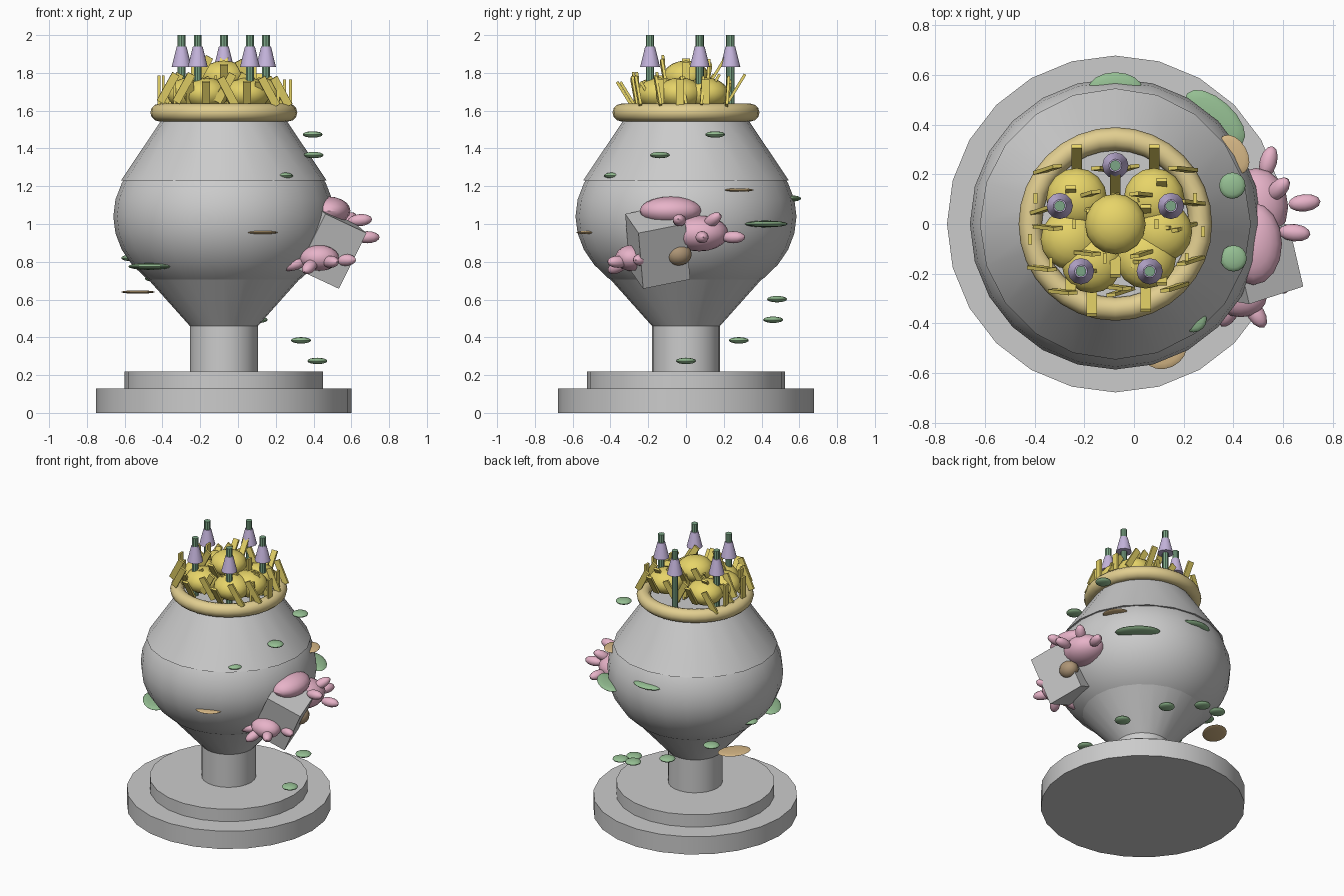
import bpy, math
from mathutils import Matrix, Vector
from math import sin, cos, pi, radians

if "Cube" in bpy.data.objects:
    bpy.data.objects.remove(bpy.data.objects["Cube"])

AX = -0.075  # x of the urn's axis


def mat(name, r, g, b):
    m = bpy.data.materials.new(name)
    m.diffuse_color = (r, g, b, 1)
    m.use_nodes = True
    m.node_tree.nodes["Principled BSDF"].inputs["Base Color"].default_value = m.diffuse_color
    return m


YELLOW = mat("yellow", .80, .66, .14)
GOLD = mat("gold", .76, .62, .28)
GREEN = mat("leaf_green", .30, .52, .29)
STEM = mat("stem_green", .20, .38, .24)
PURPLE = mat("lilac", .56, .46, .72)
PINK = mat("pink", .80, .45, .58)
TAN = mat("tan", .68, .48, .24)
BROWN = mat("brown", .42, .30, .18)


def finish(name, material=None, smooth=True):
    o = bpy.context.object
    o.name = name
    if material:
        o.data.materials.append(material)
    bpy.ops.object.transform_apply(location=False, rotation=False, scale=True)
    if smooth:
        bpy.ops.object.shade_smooth_by_angle(angle=radians(35))
    return o


def frustum(name, x, y, z0, z1, r0, r1, sides=24, material=None):
    bpy.ops.mesh.primitive_cone_add(vertices=sides, radius1=r0, radius2=r1,
                                    depth=z1 - z0, location=(x, y, (z0 + z1) / 2))
    return finish(name, material)


def blob(name, loc, size, material=None, rot=(0, 0, 0), seg=16, rings=10):
    bpy.ops.mesh.primitive_uv_sphere_add(segments=seg, ring_count=rings, radius=1,
                                         location=loc, rotation=rot)
    bpy.context.object.scale = size
    return finish(name, material)


def box(name, loc, size, rot, material=None):
    bpy.ops.mesh.primitive_cube_add(size=1, location=loc, rotation=rot)
    bpy.context.object.scale = size
    return finish(name, material, False)


# Urn: stepped plinth, stem, bowl, belly and shoulder
frustum("plinth_lower", AX, 0, 0, .13, .677, .677)
frustum("plinth_upper", AX, 0, .13, .22, .525, .525)
frustum("urn_stem", AX, 0, .22, .47, .18, .18)
frustum("urn_lower_bowl", AX, 0, .46, .74, .18, .43)
blob("urn_belly", (AX, 0, 1.04), (.585, .585, .46), seg=24, rings=16)
frustum("urn_shoulder", AX, 0, 1.23, 1.58, .545, .31, 20)
bpy.ops.mesh.primitive_torus_add(major_radius=.342, minor_radius=.047, major_segments=32,
                                 minor_segments=12, location=(AX, 0, 1.59))
finish("urn_rim", GOLD)

# Yellow flowers: a flattened heart with eight strip petals each
flowers = [(AX, 0, 1.78)]
for a in (35, 145, 200, 240, 310, 350):
    flowers.append((AX + .19 * cos(radians(a)), .18 * sin(radians(a)), 1.69))
for i, (fx, fy, fz) in enumerate(flowers):
    blob(f"flower_heart_{i}", (fx, fy, fz), (.122, .122, .085), YELLOW)
    for k in range(8):
        a = k * pi / 4
        if k % 4 == 0:       # sides: upright, edge to the front
            rot = (0, 0, pi / 2)
        elif k % 4 == 2:     # front and back: lean outwards
            rot = (-.55 * sin(a), 0, 0)
        else:                # diagonals: lean sideways
            rot = (-.15 * sin(a), -.5 * cos(a) / abs(cos(a)), .1)
        box(f"flower_petal_{i}_{k}", (fx + .165 * cos(a), fy + .165 * sin(a), fz - .01 + .02 * (k % 3)),
            (.042, .015, .17), rot, YELLOW)

# Lilac bells on tall stems
for i in range(5):
    a = pi / 2 + i * 2 * pi / 5
    x, y = AX + .235 * cos(a), .235 * sin(a)
    frustum(f"bell_stem_{i}", x, y, 1.5, 2.0, .022, .022, 10, STEM)
    frustum(f"bell_{i}", x, y, 1.83, 1.94, .053, .026, 12, PURPLE)

# Spiral vine of small leaves
for i in range(12):
    a = .6 * i
    blob(f"vine_leaf_{i}", (AX + .495 * cos(a), .495 * sin(a), .275 + .109 * i),
         (.053, .053, .017), GREEN, seg=16, rings=8)

# Larger loose leaves: position, long and short half axes, turn, material
for i, (x, y, z, l, s, turn, m) in enumerate([
        (-.47, -.29, .775, .15, .08, -50, GREEN),
        (.325, .425, 1.0, .15, .075, -42, GREEN),
        (-.075, .54, 1.135, .11, .07, 0, GREEN),
        (-.53, .20, .64, .115, .08, 60, TAN),
        (.125, -.51, .955, .09, .07, 25, TAN),
        (.40, .28, 1.18, .085, .055, -60, TAN)]):
    blob(f"loose_leaf_{i}", (x, y, z), (l, s, .018 if m is GREEN else .009), m,
         (0, 0, radians(turn)), rings=8)

# Tilted block on the side of the urn
box("side_block", (.47, -.15, .88), (.25, .26, .33), (radians(12), radians(24), radians(18)))

# Pink figure: rounded masses, then stubby tips
for i, (loc, size) in enumerate([
        ((.48, -.08, 1.07), (.115, .165, .075)),
        ((.49, .07, .95), (.13, .155, .095)),
        ((.43, -.29, .82), (.105, .085, .068))]):
    blob(f"pink_body_{i}", loc, size, PINK)
blob("brown_bud", (.53, -.04, .84), (.06, .07, .06), BROWN)

# Each tip: centre and the direction it points
for i, (c, d) in enumerate([
        ((.54, .25, .93), (.25, .9, 0)),
        ((.685, .085, .93), (1, .1, 0)),
        ((.645, -.035, 1.02), (1, -.1, .1)),
        ((.58, .14, 1.02), (.5, .5, .4)),
        ((.56, -.07, .97), (.7, -.5, 0)),
        ((.565, -.24, .81), (.9, -.4, 0)),
        ((.49, -.36, .80), (.5, -.8, 0)),
        ((.38, -.36, .775), (-.4, -.7, -.4)),
        ((.29, -.30, .785), (-1, 0, -.2))]):
    q = Vector(d).to_track_quat('X', 'Z').to_euler()
    blob(f"pink_tip_{i}", c, (.065, .035, .032), PINK, q, 12, 8)
